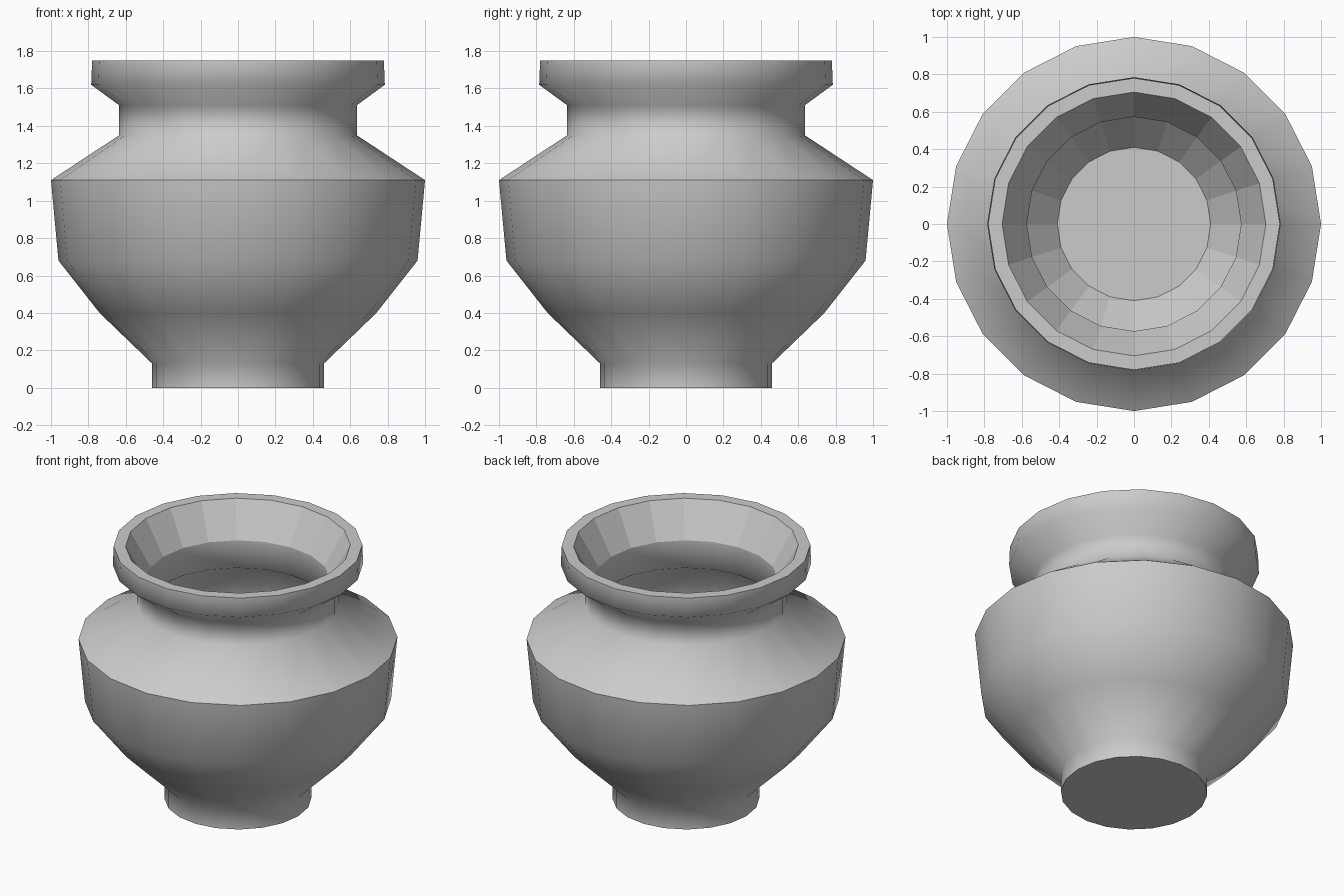
import bpy, bmesh, math

if "Cube" in bpy.data.objects:
    bpy.data.objects.remove(bpy.data.objects["Cube"])

SIDES = 20

# (radius, height) profile: foot, belly, neck, rim, then back down the inside
outer = [(0.46, 0), (0.46, 0.13), (0.74, 0.40), (0.96, 0.68), (1.0, 1.11),
         (0.635, 1.35), (0.635, 1.51), (0.785, 1.62), (0.78, 1.75)]
inner = [(0.705, 1.75), (0.573, 1.52), (0.573, 1.33), (0.925, 1.08),
         (0.89, 0.71), (0.68, 0.45), (0.41, 0.15)]
profile = outer + inner


def ring(bm, radius, z):
    return [bm.verts.new((radius * math.cos(a), radius * math.sin(a), z))
            for a in (2 * math.pi * i / SIDES for i in range(SIDES))]


bm = bmesh.new()
rings = [ring(bm, r, z) for r, z in profile]

# walls of the pot
flat_strips = {len(outer) - 1, len(outer), len(profile) - 2}
for k, (a, b) in enumerate(zip(rings, rings[1:])):
    for i in range(SIDES):
        j = (i + 1) % SIDES
        face = bm.faces.new((a[i], a[j], b[j], b[i]))
        face.smooth = k not in flat_strips

# underside and inside floor
bm.faces.new(rings[0][::-1])
bm.faces.new(rings[-1])

# crisp edges at the foot and the rim
bm.normal_update()
for e in bm.edges:
    if len(e.link_faces) == 2 and e.calc_face_angle() > math.radians(60):
        e.smooth = False

mesh = bpy.data.meshes.new("pot")
bm.to_mesh(mesh)
bm.free()
pot = bpy.data.objects.new("pot", mesh)
bpy.context.collection.objects.link(pot)
